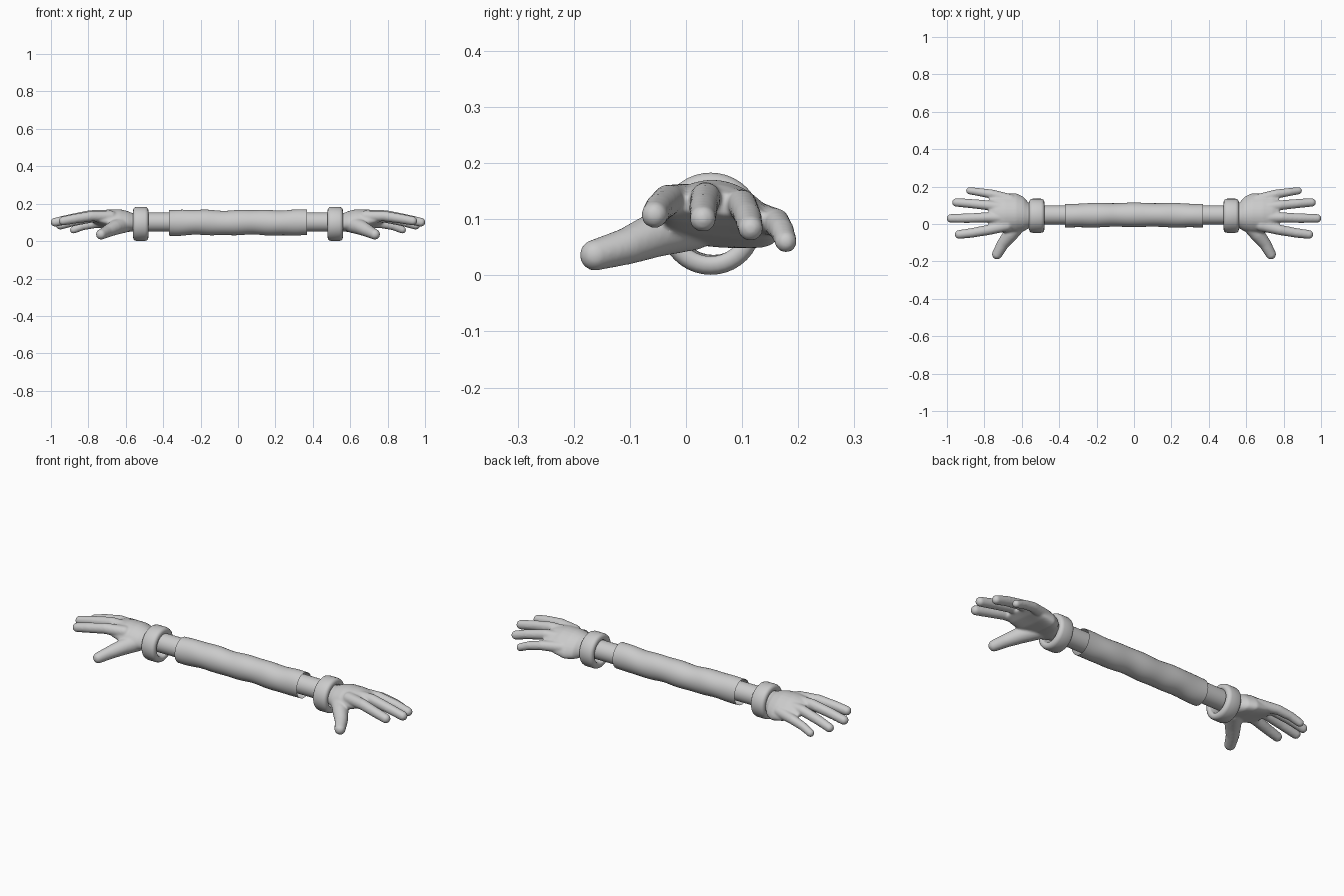
import bpy, bmesh, math
from mathutils import Matrix, Vector

if "Cube" in bpy.data.objects:
    bpy.data.objects.remove(bpy.data.objects["Cube"])

grey = bpy.data.materials.new("light grey")
grey.diffuse_color = (0.6, 0.6, 0.6, 1)
grey.use_nodes = True
grey.node_tree.nodes["Principled BSDF"].inputs["Base Color"].default_value = grey.diffuse_color
CY, CZ = 0.044, 0.097          # arm axis


def finish(name, bm):
    bmesh.ops.recalc_face_normals(bm, faces=bm.faces)
    me = bpy.data.meshes.new(name)
    bm.to_mesh(me)
    bm.free()
    for p in me.polygons:
        p.use_smooth = True
    me.materials.append(grey)
    ob = bpy.data.objects.new(name, me)
    bpy.context.collection.objects.link(ob)
    return ob


def loft(bm, rings, n=32, arch=0.0, caps=False, loop=False):
    """Skin ellipses (x, cy, cz, ry, rz) along x."""
    rows = []
    for x, cy, cz, ry, rz in rings:
        row = []
        for i in range(n):
            a = 2 * math.pi * i / n
            y = cy + ry * math.cos(a)
            z = cz + rz * math.sin(a) - arch * (y - 0.035) ** 2
            row.append(bm.verts.new((x, y, z)))
        rows.append(row)
    pairs = list(zip(rows, rows[1:])) + ([(rows[-1], rows[0])] if loop else [])
    for r0, r1 in pairs:
        for i in range(n):
            j = (i + 1) % n
            bm.faces.new((r0[i], r0[j], r1[j], r1[i]))
    if caps:
        bm.faces.new(rows[0])
        bm.faces.new(rows[-1])


def digit(bm, pts, steps=8):
    """Chain of overlapping balls through (x, y, z, radius) points."""
    for a, b in zip(pts, pts[1:]):
        for s in range(steps + 1):
            x, y, z, r = Vector(a).lerp(Vector(b), s / steps)
            bmesh.ops.create_uvsphere(bm, u_segments=16, v_segments=10, radius=r,
                                      matrix=Matrix.Translation((x, y, z)))


def mirror(ob):
    m = ob.modifiers.new("mirror", 'MIRROR')
    m.use_mirror_merge = False


# Inner arm tube
bm = bmesh.new()
loft(bm, [(x, CY + 0.004, 0.102, 0.051, 0.051) for x in (-0.56, -0.3, 0, 0.3, 0.56)])
finish("arm", bm)

# Loose, slightly rumpled sleeve with open ends
bm = bmesh.new()
rings = []
for i in range(41):
    x = -0.37 + 0.74 * i / 40
    w = math.cos(x / 0.37 * math.pi / 2)
    rings.append((x, CY + 0.005 * w, 0.099 + 0.002 * math.sin(x * 22),
                  0.064 + 0.0015 * math.cos(x * 30), 0.069 - 0.003 * w + 0.0015 * math.cos(x * 40)))
loft(bm, rings)
finish("sleeve", bm)

# Rounded wrist cuffs: a closed ring profile (x, radius)
bm = bmesh.new()
profile = [(0.481, 0.062), (0.479, 0.072), (0.481, 0.081), (0.487, 0.088), (0.497, 0.091),
           (0.543, 0.091), (0.553, 0.088), (0.559, 0.081), (0.561, 0.072), (0.559, 0.062),
           (0.552, 0.058), (0.488, 0.058)]
loft(bm, [(x, CY, 0.092, r, r) for x, r in profile], n=40, loop=True)
mirror(finish("cuff", bm))

# Hands: palm and digits fused into one skin
bm = bmesh.new()
loft(bm, [(0.52, 0.045, 0.100, 0.050, 0.045),
          (0.565, 0.045, 0.101, 0.070, 0.049),
          (0.590, 0.053, 0.106, 0.092, 0.055),
          (0.630, 0.058, 0.113, 0.106, 0.058),
          (0.690, 0.058, 0.121, 0.105, 0.050),
          (0.740, 0.058, 0.127, 0.100, 0.036),
          (0.775, 0.058, 0.130, 0.085, 0.020)], arch=2.4, caps=True)
for pts in (
    # little, ring, middle, index finger
    [(0.66, 0.130, 0.100, 0.030), (0.76, 0.160, 0.095, 0.025), (0.83, 0.171, 0.080, 0.022), (0.879, 0.178, 0.060, 0.020)],
    [(0.68, 0.085, 0.125, 0.032), (0.78, 0.100, 0.126, 0.027), (0.88, 0.110, 0.105, 0.025), (0.950, 0.115, 0.084, 0.023)],
    [(0.68, 0.035, 0.135, 0.032), (0.79, 0.035, 0.138, 0.028), (0.89, 0.031, 0.120, 0.026), (0.978, 0.030, 0.101, 0.024)],
    [(0.68, -0.008, 0.132, 0.032), (0.78, -0.032, 0.134, 0.028), (0.87, -0.048, 0.120, 0.026), (0.935, -0.056, 0.108, 0.024)],
    # thumb
    [(0.61, 0.010, 0.090, 0.046), (0.66, -0.055, 0.072, 0.040), (0.70, -0.105, 0.052, 0.033), (0.732, -0.162, 0.036, 0.028)],
):
    digit(bm, pts)
hand = finish("hand", bm)
rm = hand.modifiers.new("fuse", 'REMESH')
rm.mode = 'VOXEL'
rm.voxel_size = 0.005
rm.use_smooth_shade = True
sm = hand.modifiers.new("soften", 'SMOOTH')
sm.factor = 0.5
sm.iterations = 8
mirror(hand)
